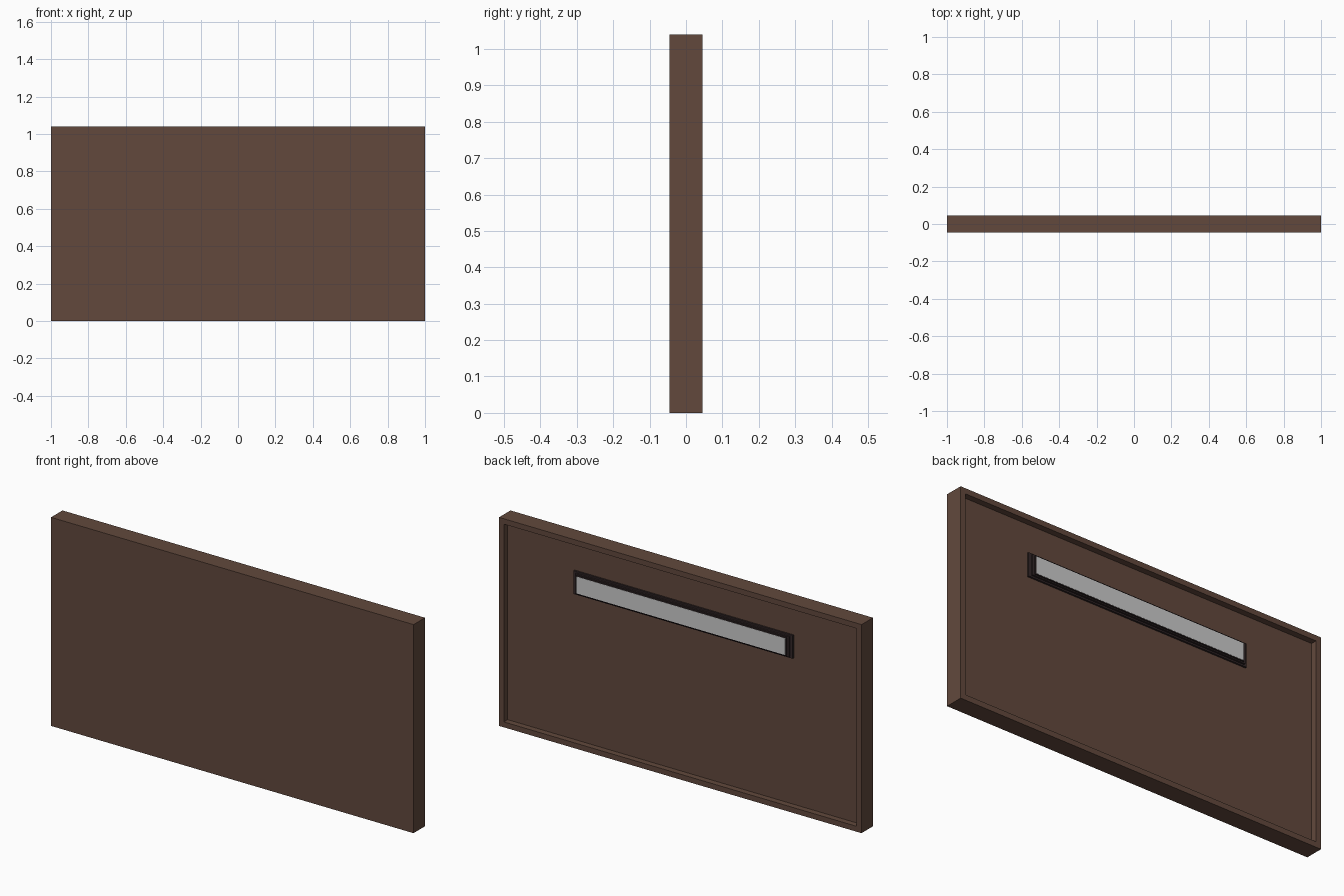
import bpy
import bmesh
from mathutils import Matrix, Vector

if "Cube" in bpy.data.objects:
    bpy.data.objects.remove(bpy.data.objects["Cube"], do_unlink=True)

BACK = 0.045      # outer back plane
RECESS = 0.015    # sunken back plane
WINDOW_Z = 0.814


def material(name, color):
    mat = bpy.data.materials.new(name)
    mat.use_nodes = True
    mat.diffuse_color = (*color, 1)
    mat.node_tree.nodes["Principled BSDF"].inputs["Base Color"].default_value = (*color, 1)
    return mat


brown = material("brown", (0.122, 0.066, 0.046))
dark = material("dark brown", (0.034, 0.021, 0.022))
grey = material("light grey", (0.60, 0.60, 0.60))


def box(name, mat, width, height, y0, y1, z, edit=None):
    """Box centred on x = 0; edit may reshape it before it is stored."""
    bm = bmesh.new()
    place = Matrix.Translation((0, (y0 + y1) / 2, z))
    size = Matrix.Diagonal((width, y1 - y0, height, 1))
    bmesh.ops.create_cube(bm, size=1, matrix=place @ size)
    if edit:
        edit(bm)
    mesh = bpy.data.meshes.new(name)
    bm.to_mesh(mesh)
    bm.free()
    mesh.materials.append(mat)
    obj = bpy.data.objects.new(name, mesh)
    bpy.context.collection.objects.link(obj)
    return obj


def sink_back(bm):
    """Leave a raised rim around a sunken back face."""
    bm.normal_update()
    face = max(bm.faces, key=lambda f: f.normal.y)
    bmesh.ops.inset_region(bm, faces=[face], thickness=0.038)
    rim = bmesh.ops.extrude_face_region(bm, geom=[face])
    verts = [v for v in rim["geom"] if isinstance(v, bmesh.types.BMVert)]
    bmesh.ops.translate(bm, verts=verts, vec=Vector((0, RECESS - BACK, 0)))
    bmesh.ops.delete(bm, geom=[face], context='FACES')
    bmesh.ops.recalc_face_normals(bm, faces=bm.faces)


# Panel with rimmed back
box("panel", brown, 2, 1.04, -BACK, BACK, 0.52, sink_back)

# Stepped window surround, each layer smaller and further out
box("window_base", dark, 1.21, 0.116, RECESS - 0.005, 0.024, WINDOW_Z)
box("window_step", dark, 1.18, 0.101, 0.02, 0.033, WINDOW_Z)
box("window_bezel", dark, 1.158, 0.09, 0.03, 0.039, WINDOW_Z)

# Pale window pane
box("window_pane", grey, 1.15, 0.084, 0.035, 0.040, WINDOW_Z)
